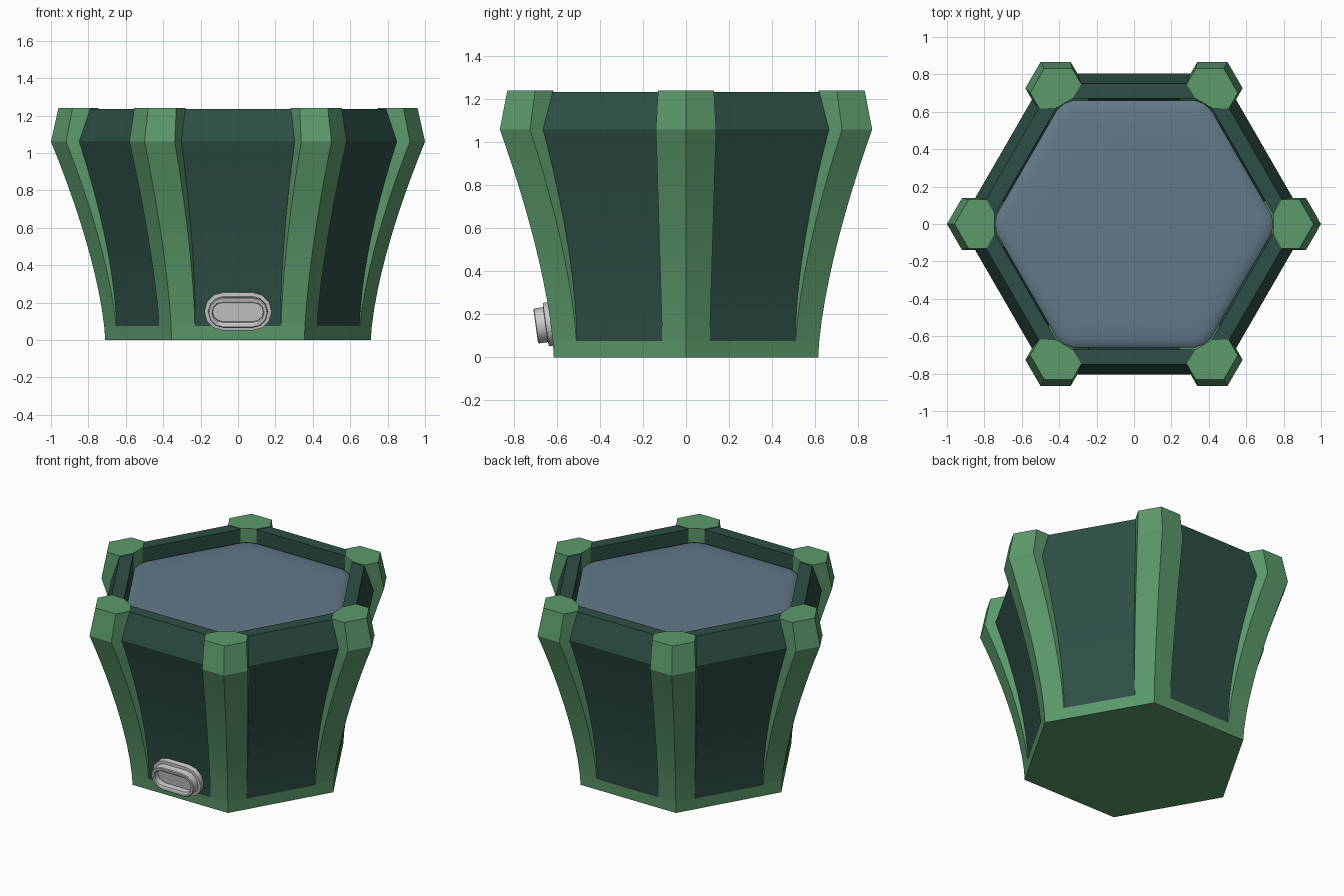
import bpy, bmesh, math
from mathutils import Matrix, Vector

if "Cube" in bpy.data.objects:
    bpy.data.objects.remove(bpy.data.objects["Cube"])


def material(name, rgb):
    m = bpy.data.materials.new(name)
    m.diffuse_color = (*rgb, 1)
    m.use_nodes = True
    m.node_tree.nodes["Principled BSDF"].inputs["Base Color"].default_value = m.diffuse_color
    return m


GREEN = material("frame_green", (0.107, 0.32, 0.147))
DARK = material("panel_green", (0.027, 0.078, 0.063))
SOIL = material("soil_blue_grey", (0.12, 0.19, 0.245))
T30 = math.tan(math.radians(30))
C30 = math.cos(math.radians(30))
BASE, WAIST, TOP = 0.075, 1.06, 1.24


def loft(bm, rings, cap_start=True, cap_end=True):
    """Skin a list of equal-length point rings."""
    vs = [[bm.verts.new(p) for p in r] for r in rings]
    n = len(vs[0])
    for a, b in zip(vs, vs[1:]):
        for i in range(n):
            j = (i + 1) % n
            bm.faces.new((a[i], a[j], b[j], b[i]))
    if cap_start:
        bm.faces.new(vs[0][::-1])
    if cap_end:
        bm.faces.new(vs[-1])


def finish(bm, name, mat=None, angle=20):
    me = bpy.data.meshes.new(name)
    bm.to_mesh(me)
    bm.free()
    ob = bpy.data.objects.new(name, me)
    bpy.context.collection.objects.link(ob)
    if mat:
        me.materials.append(mat)
    bpy.ops.object.select_all(action='DESELECT')
    ob.select_set(True)
    bpy.context.view_layer.objects.active = ob
    bpy.ops.object.shade_smooth_by_angle(angle=math.radians(angle))
    return ob


def hexagon(r, z):
    return [(r * math.cos(k * math.pi / 3), r * math.sin(k * math.pi / 3), z)
            for k in range(6)]


# Flared outline: height, outer corner radius, wall apothem, post half width
def flare(z):
    return 0.71 + 0.29 * (z / WAIST) ** 1.5


levels = []
for i in range(11):
    t = i / 10
    z = BASE + (WAIST - BASE) * t
    levels.append((z, flare(z), flare(z) * C30 - 0.002 - 0.059 * t, 0.11 + 0.03 * t))
levels.append((TOP, 0.96, 0.75, 0.13))

# Base band with closed bottom
bm = bmesh.new()
loft(bm, [hexagon(0.71, 0), hexagon(flare(BASE), BASE)])
finish(bm, "base_band", GREEN)

# Six-sided wall with flat rim (a hair below the post tops) and inner lip
RIM = TOP - 0.005
bm = bmesh.new()
rings = [hexagon(a / C30, min(z, RIM)) for z, R, a, w in levels]
rings += [hexagon(0.67 / C30, RIM), hexagon(0.67 / C30, 1.06)]
loft(bm, rings, cap_start=False, cap_end=False)
finish(bm, "pot_wall", DARK)


# Corner posts
def post_ring(z, R, a, w):
    side = (a - 0.5 * w) / C30 - 0.003
    inner = 0.745 if z > 1.0 else side - 0.05
    half = [(R - w * T30, w), (side, w), (inner, 0.05)]
    pts = [(R, 0)] + half + [(x, -y) for x, y in half[::-1]]
    return [Vector((x, y, z)) for x, y in pts]


for k in range(6):
    rot = Matrix.Rotation(k * math.pi / 3, 3, 'Z')
    bm = bmesh.new()
    loft(bm, [[rot @ p for p in post_ring(*lv)] for lv in levels])
    finish(bm, f"corner_post_{k + 1}", GREEN)


# Soil surface with softened edge
def soil_ring(s, z):
    out = []
    for k in range(6):
        rot = Matrix.Rotation(k * math.pi / 3, 3, 'Z')
        for x, y in ((0.735, -0.05), (0.744, 0), (0.735, 0.05)):
            out.append(rot @ Vector((x * s, y * s, z)))
    return out


bm = bmesh.new()
loft(bm, [soil_ring(s, z) for s, z in
          ((1, 1.06), (1, 1.142), (0.985, 1.152), (0.93, 1.16), (0.85, 1.165), (0.75, 1.167))])
finish(bm, "soil", SOIL, 40)


# Drain spout: stepped, rounded slot on the front, tilted with the wall
def slot(hw, hh, d, n=6):
    pts = []
    for side in (0, 1):
        for i in range(n + 1):
            a = -math.pi / 2 + side * math.pi + math.pi * i / n
            cx = (hw - hh) * (1 if side == 0 else -1)
            pts.append(Vector((cx + hh * math.cos(a), -d, hh * math.sin(a))))
    return pts


place = Matrix.Translation((0, -0.63, 0.155)) @ Matrix.Rotation(math.radians(8), 4, 'X')
profile = [(0.18, 0.102, -0.02), (0.18, 0.102, 0.022), (0.16, 0.082, 0.024),
           (0.16, 0.082, 0.066), (0.155, 0.077, 0.07), (0.14, 0.062, 0.07),
           (0.135, 0.052, 0.064), (0.135, 0.052, 0.03)]
bm = bmesh.new()
loft(bm, [[place @ p for p in slot(*s)] for s in profile])
finish(bm, "drain_spout", None, 35)
